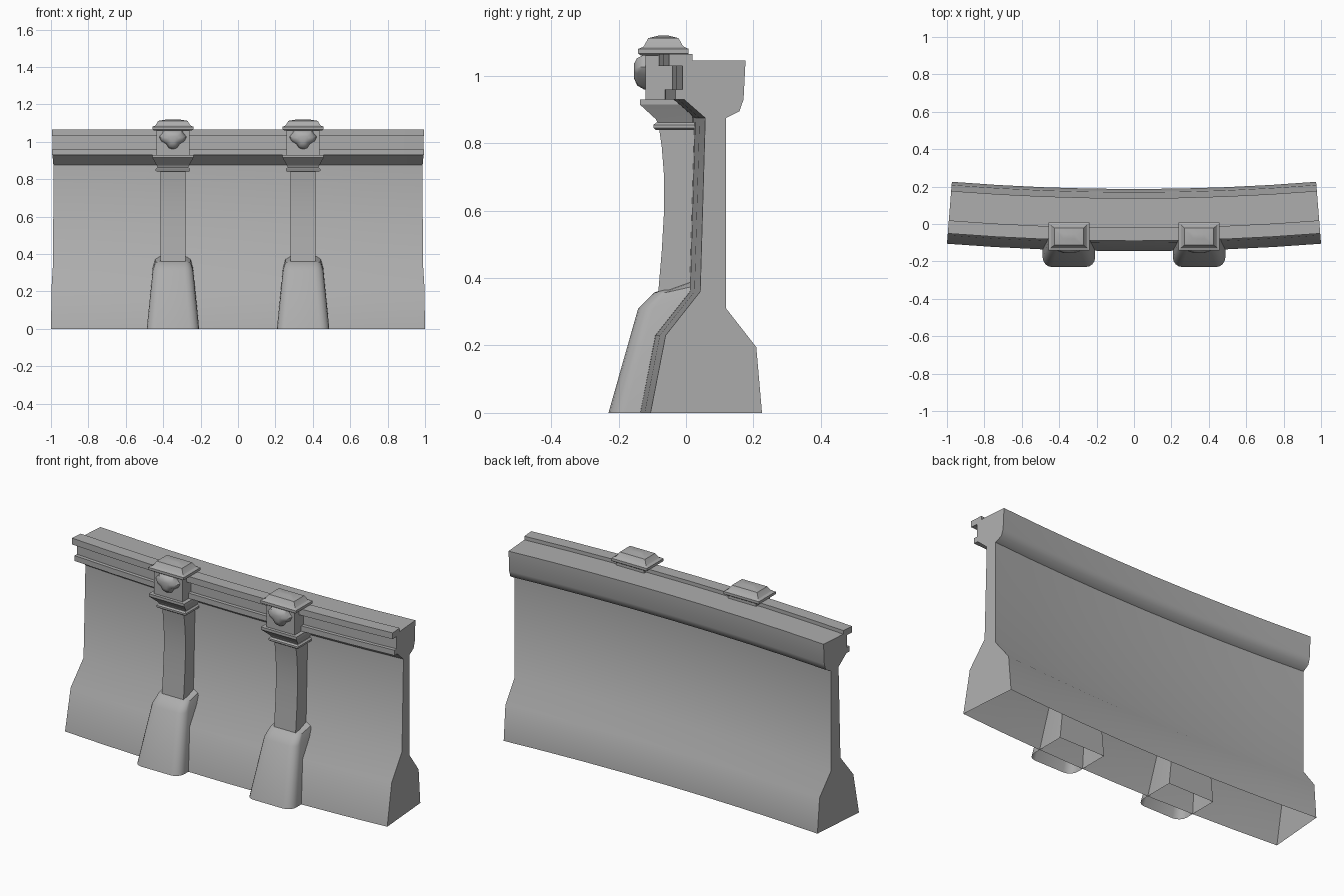
import bpy, bmesh, math

cube = bpy.data.objects.get("Cube")
if cube:
    bpy.data.objects.remove(cube)

concrete = bpy.data.materials.new("grey_concrete")
concrete.use_nodes = True
GREY = (0.42, 0.42, 0.42, 1)
concrete.diffuse_color = GREY
concrete.node_tree.nodes["Principled BSDF"].inputs["Base Color"].default_value = GREY

RADIUS = 12.5   # bend of the barrier in plan
HALF_ANGLE = math.asin(1 / (RADIUS + 0.145))
SEGMENTS = 8


def loft(name, rings, open_bottom=False, sharp=45):
    """Skin closed rings of equal length, cap the ends, mark sharp edges."""
    bm = bmesh.new()
    rows = [[bm.verts.new(p) for p in ring] for ring in rings]
    n = len(rows[0])
    for a, b in zip(rows, rows[1:]):
        for i in range(n):
            j = (i + 1) % n
            bm.faces.new((a[i], a[j], b[j], b[i]))
    bm.faces.new(rows[0])
    bm.faces.new(rows[-1][::-1])
    bmesh.ops.recalc_face_normals(bm, faces=bm.faces)
    if open_bottom:
        floor = [f for f in bm.faces if all(v.co.z < 1e-4 for v in f.verts)]
        bmesh.ops.delete(bm, geom=floor, context='FACES_ONLY')
    for f in bm.faces:
        f.smooth = True
    for e in bm.edges:
        e.smooth = e.calc_face_angle(0) < math.radians(sharp)
    mesh = bpy.data.meshes.new(name)
    bm.to_mesh(mesh)
    bm.free()
    mesh.materials.append(concrete)
    obj = bpy.data.objects.new(name, mesh)
    bpy.context.collection.objects.link(obj)
    return obj


def sweep(name, profile, open_bottom=False):
    """Carry a (y, z) profile along the bend."""
    rings = []
    for s in range(SEGMENTS + 1):
        t = HALF_ANGLE * (2 * s / SEGMENTS - 1)
        rings.append([((RADIUS - y) * math.sin(t),
                       RADIUS - (RADIUS - y) * math.cos(t), z) for y, z in profile])
    return loft(name, rings, open_bottom)


def rect(x, half, front, back, z):
    return [(x - half, front, z), (x + half, front, z),
            (x + half, back, z), (x - half, back, z)]


def stack(name, x, levels):
    """Rectangular rings from (half width, front, back, z) levels."""
    return loft(name, [rect(x, *lv) for lv in levels], sharp=20)


# Wall with flared foot and top beam
sweep("wall", [
    (-0.145, 0), (-0.10, 0.23), (0.003, 0.36), (0.018, 0.875),
    (-0.045, 0.93), (-0.02, 0.93), (-0.02, 1.045), (0.138, 1.045),
    (0.132, 0.93), (0.12, 0.895), (0.08, 0.875), (0.08, 0.31),
    (0.17, 0.195), (0.187, 0)], open_bottom=True)

# Channel shaped rail along the front of the beam
sweep("rail", [
    (-0.02, 1.065), (-0.09, 1.065), (-0.09, 1.03), (-0.05, 1.03),
    (-0.05, 0.96), (-0.07, 0.96), (-0.07, 0.93), (-0.02, 0.93)])


def foot_ring(x, half, front, z, back_z, radius):
    """Outline with two rounded front corners."""
    pts = [(x - half, 0.02, back_z)]
    for side in (-1, 1):
        for k in range(5):
            a = math.radians(22.5 * (k if side < 0 else 4 - k))
            pts.append((x + side * (half - radius + radius * math.cos(a)),
                        front + radius - radius * math.sin(a), z))
    pts.append((x + half, 0.02, back_z))
    return pts


def ornament(name, x):
    """Lobed boss on the front of the pillar head."""
    half = [(0.05, 0.045), (0.055, 0.03), (0.073, 0.01), (0.062, -0.013),
            (0.037, -0.028), (0.022, -0.05)]
    outline = [(0, 0.045)] + half + [(0, -0.057)] + [(-a, b) for a, b in half[::-1]]
    rings = [[(x + a * s, y, 1.017 + b * s) for a, b in outline]
             for s, y in ((1, -0.11), (1, -0.125), (0.8, -0.145), (0.4, -0.155))]
    loft(name, rings, sharp=50)


for label, x in (("right", -0.348), ("left", 0.348)):
    # Rounded foot
    loft(label + "_foot", [
        foot_ring(x, 0.14, -0.23, 0, 0, 0.05),
        foot_ring(x, 0.108, -0.142, 0.31, 0.33, 0.045),
        foot_ring(x, 0.094, -0.095, 0.357, 0.375, 0.035),
        foot_ring(x, 0.07, -0.07, 0.365, 0.39, 0.02)], open_bottom=True)
    # Slightly hollowed shaft
    stack(label + "_shaft", x, [
        (0.067, -0.083, 0.03, 0.35), (0.067, -0.072, 0.03, 0.48),
        (0.067, -0.065, 0.03, 0.6), (0.067, -0.065, 0.03, 0.7),
        (0.067, -0.072, 0.03, 0.79), (0.067, -0.08, 0.03, 0.845)])
    # Collar and flared capital
    stack(label + "_collar", x, [
        (0.086, -0.09, 0.025, 0.84), (0.092, -0.096, 0.025, 0.845),
        (0.092, -0.096, 0.025, 0.855), (0.084, -0.088, 0.025, 0.862)])
    stack(label + "_capital", x, [
        (0.08, -0.084, 0.02, 0.86), (0.086, -0.09, 0.02, 0.872),
        (0.11, -0.137, 0.02, 0.915), (0.11, -0.137, 0.02, 0.93)])
    # Head block with stepped cap
    stack(label + "_head", x, [
        (0.088, -0.12, 0.0, 0.93), (0.088, -0.12, 0.0, 1.062)])
    stack(label + "_cap", x, [
        (0.1, -0.133, 0.0, 1.06), (0.11, -0.142, 0.008, 1.066),
        (0.11, -0.142, 0.008, 1.08), (0.096, -0.127, -0.006, 1.086),
        (0.092, -0.124, -0.01, 1.09), (0.078, -0.112, -0.022, 1.112),
        (0.03, -0.08, -0.054, 1.12)])
    ornament(label + "_ornament", x)
